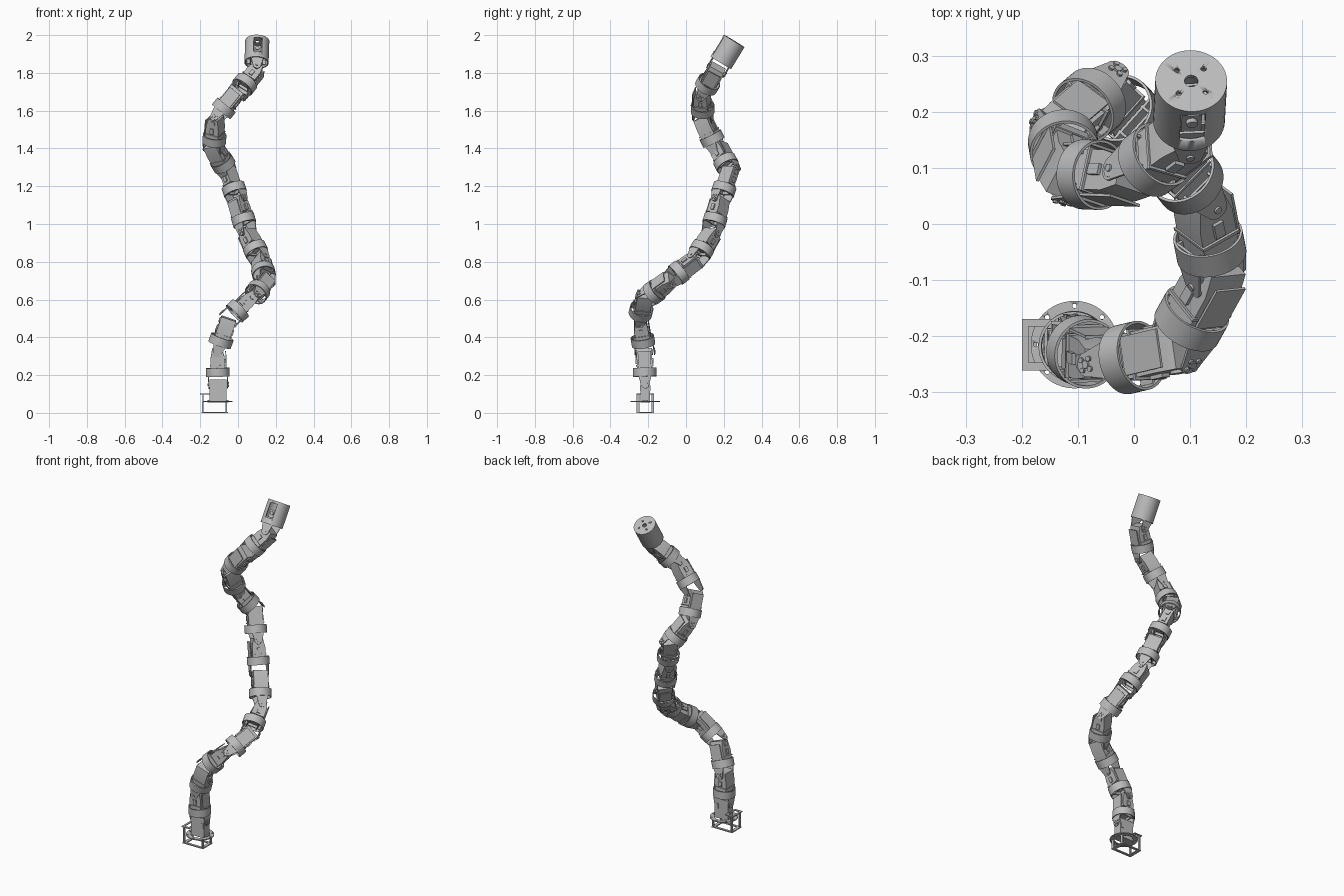
import bpy, bmesh, math
from mathutils import Matrix, Vector

cube = bpy.data.objects.get("Cube")
if cube:
    bpy.data.objects.remove(cube, do_unlink=True)

# One plain grey for the whole mechanism
grey = bpy.data.materials.new("plain_grey")
grey.use_nodes = True
grey.diffuse_color = (0.5, 0.5, 0.5, 1)
grey.node_tree.nodes["Principled BSDF"].inputs["Base Color"].default_value = (0.5, 0.5, 0.5, 1)

T = Matrix.Translation
LOWER, UPPER = 0.065, 0.105      # ring centre to lower and upper hinge
RING_R, RING_H = 0.0625, 0.023   # ring radius and half height
TIP_TOP = 0.112


def rot(angle, axis):
    return Matrix.Rotation(angle, 4, axis)


QUARTER = rot(math.pi / 2, 'Z')


def box(bm, size, loc):
    bmesh.ops.create_cube(bm, size=1, matrix=T(loc) @ Matrix.Diagonal((*size, 1)))


def disc(bm, radius, depth, matrix, sides=20):
    bmesh.ops.create_cone(bm, cap_ends=True, segments=sides, radius1=radius,
                          radius2=radius, depth=depth, matrix=matrix)


def lathe(bm, profile, sides=48):
    """Spin a closed (radius, z) profile around z."""
    loops = [[bm.verts.new((r * math.cos(a), r * math.sin(a), z)) for r, z in profile]
             for a in (math.tau * i / sides for i in range(sides))]
    n = len(profile)
    for i, loop in enumerate(loops):
        nxt = loops[(i + 1) % sides]
        for j in range(n):
            k = (j + 1) % n
            bm.faces.new((loop[j], nxt[j], nxt[k], loop[k]))


def prism(bm, outline, x0, x1):
    """Extrude a (y, z) outline along x."""
    a = [bm.verts.new((x0, y, z)) for y, z in outline]
    b = [bm.verts.new((x1, y, z)) for y, z in outline]
    bm.faces.new(a)
    bm.faces.new(b[::-1])
    for i in range(len(a)):
        j = (i + 1) % len(a)
        bm.faces.new((a[i], b[i], b[j], a[j]))


def finish(bm, name, matrix=Matrix()):
    bmesh.ops.recalc_face_normals(bm, faces=bm.faces)
    mesh = bpy.data.meshes.new(name)
    bm.to_mesh(mesh)
    bm.free()
    mesh.materials.append(grey)
    obj = bpy.data.objects.new(name, mesh)
    bpy.context.collection.objects.link(obj)
    obj.matrix_world = matrix
    bpy.ops.object.select_all(action='DESELECT')
    obj.select_set(True)
    bpy.context.view_layer.objects.active = obj
    bpy.ops.object.shade_smooth_by_angle(angle=math.radians(35))
    return obj


def cut(obj, cutter):
    cutter.hide_render = True
    mod = obj.modifiers.new("cut", 'BOOLEAN')
    mod.object, mod.operation, mod.solver = cutter, 'DIFFERENCE', 'EXACT'
    bpy.context.view_layer.update()
    bpy.context.view_layer.objects.active = obj
    bpy.ops.object.modifier_apply(modifier=mod.name)
    bpy.data.objects.remove(cutter, do_unlink=True)


# ---- Pose: ring centres from base to tip
base = Vector((-0.106, -0.215, 0))
tip_axis = Vector((0.03, 0.52, 0.85)).normalized()
tip_end = Vector((0.102, 0.255, 1.969))
path = [Vector(p) for p in (
    (-.107, -.218, .215), (-.09, -.228, .382), (-.003, -.238, .54), (.103, -.168, .64),
    (.135, -.038, .742), (.093, .083, .862), (.03, .153, 1.02), (-.02, .2, 1.182),
    (-.08, .212, 1.322), (-.125, .138, 1.452), (-.075, .088, 1.612), (.036, .115, 1.74))]
path.append(tip_end - tip_axis * TIP_TOP)

# Link axes: hinges settle between what the links on both sides ask for
axes = [(b - a).normalized() for a, b in zip(path, path[1:])] + [tip_axis]
for _ in range(4):
    joints = [base + Vector((0, 0, 0.15))]
    for i in range(len(path) - 1):
        joints.append(((path[i] + axes[i] * UPPER) + (path[i + 1] - axes[i + 1] * LOWER)) / 2)
    axes = [(b - a).normalized() for a, b in zip(joints, joints[1:])] + [tip_axis]

# Each hinge is a quarter turn from the one before
rings, turn, last = [], rot(-math.pi / 2, 'Z'), Vector((0, 0, 1))
for centre, axis in zip(path, axes):
    turn = last.rotation_difference(axis).to_matrix().to_4x4() @ turn @ QUARTER
    rings.append(T(centre) @ turn)
    last = axis


# ---- Repeated parts, each centred on its ring
def make_ring():
    bm = bmesh.new()
    inner = RING_R - 0.005
    lathe(bm, [(RING_R, -RING_H), (RING_R, RING_H), (inner, RING_H), (inner, -RING_H)])
    return finish(bm, "ring")


def make_cross_frame():
    bm = bmesh.new()
    for side in (-1, 1):
        box(bm, (0.1, 0.005, 0.03), (0, side * 0.03, 0))
        box(bm, (0.005, 0.1, 0.03), (side * 0.03, 0, 0))
    return finish(bm, "cross_frame")


def make_yoke():
    bm = bmesh.new()
    arc = [math.pi * i / 10 for i in range(11)]
    ear = [(-0.032, 0.018), (-0.032, -0.026)]
    ear += [(-0.022 * math.cos(a), -LOWER - 0.022 * math.sin(a)) for a in arc]
    ear += [(0.032, -0.026), (0.032, 0.018)]
    for side in (-1, 1):
        prism(bm, ear, side * 0.047, side * 0.052)
        horn = T((side * 0.053, 0, -LOWER)) @ rot(math.pi / 2, 'Y')
        disc(bm, 0.007, 0.006, horn)
    # driven side: four horn screws
    for q in range(4):
        screw = horn @ rot(q * math.pi / 2 + math.pi / 4, 'Z') @ T((0.013, 0, 0))
        disc(bm, 0.005, 0.007, screw, 10)
    return finish(bm, "hinge_yoke")


def make_servo(slim):
    bm = bmesh.new()
    wide = 0.026 if slim else 0.037
    outline = [(-wide, 0), (wide, 0), (wide, 0.07), (0.026, 0.126),
               (-0.026, 0.126), (-wide, 0.085)]
    prism(bm, outline, -0.041, 0.041)
    # mounting flange and side cover
    box(bm, (0.092, 2 * wide + 0.006, 0.006), (0, 0, 0.035))
    if not slim:
        box(bm, (0.07, 0.005, 0.09), (0, -wide - 0.008, 0.065))
        box(bm, (0.03, 0.012, 0.02), (0, -wide - 0.003, 0.06))
    for side in (-1, 1):
        disc(bm, 0.014, 0.008, T((side * 0.043, 0, UPPER)) @ rot(math.pi / 2, 'Y'))
        box(bm, (0.01, 0.02, 0.03), (side * 0.043, 0, 0.06))
    return finish(bm, "slim_servo" if slim else "servo_body")


ring, frame, yoke = make_ring(), make_cross_frame(), make_yoke()
servo, slim_servo = make_servo(False), make_servo(True)


def place(part, number, matrix):
    obj = part.copy()
    obj.name = f"{part.name}_{number}"
    obj.matrix_world = matrix
    bpy.context.collection.objects.link(obj)


# ---- Segments up the arm
for n, m in enumerate(rings[:-1], 1):
    place(ring, n, m)
    place(frame, n, m)
    place(yoke, n, m)
    place(slim_servo if n == 8 else servo, n, m @ QUARTER)

# ---- Tip housing: hollow can with a drilled cap and a side window
tip = rings[-1]
place(yoke, "tip", tip)
place(frame, "tip", tip)
for part in (ring, frame, yoke, servo, slim_servo):
    bpy.data.objects.remove(part, do_unlink=True)

bm = bmesh.new()
low, cap = -RING_H, TIP_TOP - 0.008
lathe(bm, [(0.064, low), (0.064, TIP_TOP), (0.012, TIP_TOP), (0.012, cap), (0.058, cap), (0.058, low)])
housing = finish(bm, "tip_housing", tip)
bm = bmesh.new()
for q in range(4):
    disc(bm, 0.005, 0.04, rot(q * math.pi / 2 + math.pi / 4, 'Z') @ T((0.034, 0, TIP_TOP)), 12)
box(bm, (0.04, 0.044, 0.085), (-0.06, 0, 0.053))
cut(housing, finish(bm, "tip_cutter", tip))
bm = bmesh.new()
box(bm, (0.04, 0.036, 0.06), (-0.02, 0, 0.03))
disc(bm, 0.01, 0.01, T((-0.043, 0, 0.04)) @ rot(math.pi / 2, 'Y'))
finish(bm, "tip_servo", tip)

# ---- Base: round flange, foot frame and fixed servo
stand = T(base)
bm = bmesh.new()
lathe(bm, [(0.078, 0.058), (0.078, 0.063), (0.052, 0.063), (0.052, 0.058)])
flange = finish(bm, "base_flange", stand)
bm = bmesh.new()
for q in range(8):
    disc(bm, 0.004, 0.03, rot(q * math.pi / 4, 'Z') @ T((0.069, 0, 0.06)), 12)
cut(flange, finish(bm, "flange_cutter", stand))

bm = bmesh.new()
for side in (-1, 1):
    box(bm, (0.135, 0.014, 0.006), (-0.016, side * 0.039, 0.003))
    box(bm, (0.05, 0.014, 0.005), (-0.069, side * 0.039, 0.1))
    box(bm, (0.006, 0.014, 0.045), (-0.08, side * 0.039, 0.08))
    for x in (-0.08, 0.045):
        box(bm, (0.008, 0.014, 0.058), (x, side * 0.039, 0.029))
for x in (-0.077, 0.042):
    box(bm, (0.02, 0.092, 0.006), (x, 0, 0.003))
for x in (-0.088, -0.047):
    box(bm, (0.012, 0.092, 0.005), (x, 0, 0.1))
finish(bm, "foot_frame", stand)

bm = bmesh.new()
box(bm, (0.09, 0.05, 0.12), (0, 0, 0.116))
box(bm, (0.11, 0.03, 0.012), (0, 0, 0.062))
box(bm, (0.02, 0.056, 0.03), (0.03, 0, 0.13))
finish(bm, "base_servo", stand)
